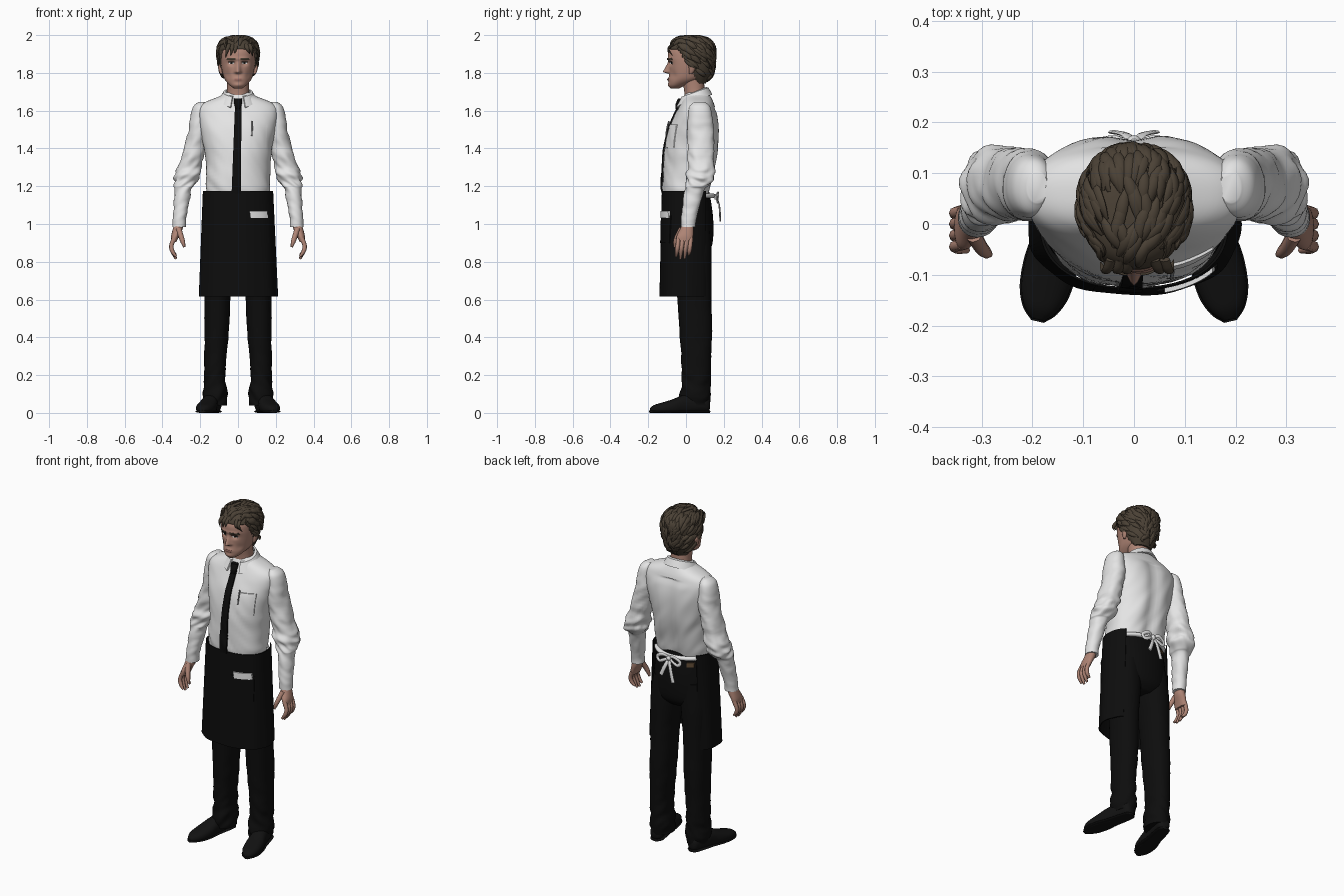
import bpy, bmesh, math, random
from mathutils import Vector, Matrix, noise
from mathutils.bvhtree import BVHTree

random.seed(4)

def mat(name, r, g, b):
    m = bpy.data.materials.new(name)
    m.diffuse_color = (r, g, b, 1)
    return m

SKIN = mat("skin", 0.43, 0.235, 0.18)
LIP = mat("lip", 0.33, 0.15, 0.125)
HAIR = mat("brown hair", 0.07, 0.053, 0.036)
WHITE = mat("white cotton", 0.78, 0.78, 0.78)
BLACK = mat("black cloth", 0.004, 0.004, 0.004)
SHOE = mat("black leather", 0.006, 0.006, 0.006)
TAN = mat("tan leather", 0.1, 0.06, 0.03)
STEEL = mat("steel", 0.35, 0.35, 0.36)
DARK = mat("dark eye", 0.012, 0.01, 0.008)

def smooth_rows(rows, m):
    # Catmull-Rom interpolation of tuples
    out, k = [], len(rows) - 1
    for i in range(k):
        p = [rows[max(0, min(k, j))] for j in (i - 1, i, i + 1, i + 2)]
        for q in range(m):
            t = q / m
            out.append(tuple(0.5 * (2 * b + (c - a) * t + (2 * a - 5 * b + 4 * c - d) * t * t
                       + (3 * b - a - 3 * c + d) * t ** 3) for a, b, c, d in zip(*p)))
    return out + [tuple(rows[-1])]

def skin(name, parts, material, s=1, angle=50):
    # skins closed rings into capped tubes, all parts in one object
    bm = bmesh.new()
    for rings in parts:
        vs = [[bm.verts.new((p[0] * s, p[1], p[2])) for p in r] for r in rings]
        n = len(vs[0])
        for a, b in zip(vs, vs[1:]):
            for i in range(n):
                bm.faces.new((a[i], a[(i + 1) % n], b[(i + 1) % n], b[i]))
        bm.faces.new(vs[0])
        bm.faces.new(vs[-1])
    bmesh.ops.recalc_face_normals(bm, faces=bm.faces)
    me = bpy.data.meshes.new(name)
    bm.to_mesh(me)
    bm.free()
    me.materials.append(material)
    me.shade_smooth()
    me.set_sharp_from_angle(angle=math.radians(angle))
    ob = bpy.data.objects.new(name, me)
    bpy.context.collection.objects.link(ob)
    return ob

def power(v, e):
    return math.copysign(abs(v) ** (2 / e), v)

def loft(rows, m=4, n=32, e=2.2, freq=(14, 26)):
    # rows: cx, cy, z, rx, ry, fold depth
    rings = []
    for cx, cy, z, rx, ry, amp in smooth_rows(rows, m):
        ring = []
        for i in range(n):
            a = math.tau * i / n
            c, d = power(math.cos(a), e), power(math.sin(a), e)
            x, y = cx + rx * c, cy + ry * d
            f = amp * noise.noise(Vector((x * freq[0], y * freq[0], z * freq[1] + x * 20)))
            ring.append(Vector((x + f * c, y + f * d, z)))
        rings.append(ring)
    return rings

def tube(pts, radii, m=3, n=8, flat=1.0, ref=(0, 1, 0)):
    rows = smooth_rows([(*p, r) for p, r in zip(pts, radii)], m)
    rings = []
    for i, row in enumerate(rows):
        t = Vector(rows[min(i + 1, len(rows) - 1)][:3]) - Vector(rows[max(i - 1, 0)][:3])
        u = t.cross(Vector(ref)).normalized()
        w = u.cross(t).normalized()
        r = max(row[3], 0.0008)
        rings.append([Vector(row[:3]) + u * r * math.cos(math.tau * k / n)
                      + w * r * flat * math.sin(math.tau * k / n) for k in range(n)])
    return rings

def tree(ob):
    me = ob.data
    return BVHTree.FromPolygons([v.co for v in me.vertices], [tuple(p.vertices) for p in me.polygons])

def patch(name, top, bottom, z1, z0, target, material, th=0.004, side=-1, nx=8, nz=8):
    # thin plate projected along y on a target surface
    rings, y = [], 0
    for j in range(nz + 1):
        t = j / nz
        z, a, b = z1 + (z0 - z1) * t, top[0] + (bottom[0] - top[0]) * t, top[1] + (bottom[1] - top[1]) * t
        front = []
        for i in range(nx + 1):
            x = a + (b - a) * i / nx
            hit = target.ray_cast(Vector((x, side, z)), Vector((0, -side, 0)))[0]
            y = hit.y if hit else y
            front.append(Vector((x, y + side * th, z)))
        rings.append(front + [p - Vector((0, side * (th + 0.002), 0)) for p in reversed(front)])
    return skin(name, [rings], material, angle=40)

# shirt body
T = [(1.15, .163, -.118, .122, 0), (1.2, .17, -.124, .133, .008), (1.3, .168, -.12, .155, .007),
     (1.4, .18, -.112, .172, .006), (1.5, .2, -.092, .178, .004), (1.57, .213, -.062, .17, .003),
     (1.615, .21, -.04, .155, 0), (1.645, .175, -.025, .145, 0), (1.675, .1, -.012, .13, 0), (1.695, .07, 0, .115, 0)]
torso = skin("shirt_body", [loft([(0, (f + b) / 2, z, rx, (b - f) / 2, k) for z, rx, f, b, k in T],
                                 6, 64, 2.3, (9, 16))], WHITE)
for v in torso.data.vertices:
    if v.co.y > 0.08 and v.co.z < 1.62:
        v.co.y -= 0.014 * math.exp(-(v.co.x / 0.04) ** 2)
chest = tree(torso)

# collar
rows = []
for i in range(33):
    a = math.radians(-157 + 314 * i / 32)
    k, c, d = (1 - math.cos(a)) / 2, math.cos(a), math.sin(a)
    point = 0.012 * max(0, k - 0.8) / 0.2
    rows.append([Vector((.064 * d, .045 + .062 * c, 1.725 - .05 * k)),
                 Vector((.078 * d, .045 + .074 * c, 1.722 - .05 * k)),
                 Vector((.102 * d, .04 + .1 * c, 1.685 - .06 * k - point)),
                 Vector((.094 * d, .04 + .09 * c, 1.682 - .06 * k - point))])
skin("shirt_collar", [rows], WHITE, angle=35)

# necktie, chest pocket and pen
patch("necktie_blade", (-.016, .018), (-.034, .016), 1.625, 1.16, chest, BLACK, .009, nz=40)
skin("necktie_knot", [loft([(0, -.043, 1.61, .013, .012, 0), (0, -.04, 1.635, .02, .015, 0),
                            (0, -.028, 1.665, .022, .014, 0)], n=16)], BLACK)
patch("chest_pocket", (.065, .155), (.065, .15), 1.525, 1.405, chest, WHITE, .004)
patch("chest_pocket_hem", (.064, .156), (.064, .156), 1.528, 1.508, chest, WHITE, .006)
skin("pen", [tube([(.076, -.09, 1.545), (.075, -.1, 1.51), (.073, -.107, 1.465)], [.004, .004, .003])], STEEL)

# trousers
skin("trouser_hips", [loft([(0, .002, 1.17, .162, .122, 0), (0, .01, 1.05, .172, .132, 0), (0, .015, .95, .178, .13, 0),
                            (0, .02, .88, .168, .115, 0), (0, .02, .84, .1, .08, 0)], 4, 40)], BLACK)

LEG = [(.09, .025, 1.0, .075, .1, 0), (.1, .025, .85, .083, .11, 0), (.107, .04, .7, .072, .095, .002),
       (.109, .045, .6, .069, .09, .002), (.114, .052, .4, .064, .085, .004), (.12, .055, .25, .058, .077, .007),
       (.12, .052, .15, .058, .078, .014), (.119, .05, .08, .061, .08, .014), (.118, .05, .04, .06, .076, .006)]
ARM = [(.19, .072, 1.645, .02, .03, 0), (.198, .073, 1.62, .04, .055, 0), (.204, .075, 1.56, .05, .065, .003),
       (.207, .077, 1.5, .054, .07, .005), (.229, .08, 1.4, .058, .07, .008), (.252, .08, 1.32, .061, .068, .014),
       (.268, .077, 1.27, .064, .07, .018), (.277, .07, 1.23, .064, .07, .018), (.286, .056, 1.2, .054, .06, .012),
       (.291, .046, 1.18, .044, .052, .006), (.301, .028, 1.1, .04, .046, .004), (.309, .015, 1.03, .035, .04, .003),
       (.311, .012, .985, .036, .038, 0)]
PALM = [(.311, .012, 1.01, .024, .028, 0), (.32, .004, .97, .026, .037, 0), (.333, -.006, .935, .021, .044, 0),
        (.34, -.009, .905, .014, .042, 0)]
SHOE_ROWS = [(0, .04, 0, .015, .02, 0), (0, .045, .015, .034, .04, 0), (0, .05, .07, .04, .048, 0),
             (0, .045, .14, .043, .05, 0), (0, .032, .2, .051, .04, 0), (0, .024, .26, .048, .03, 0),
             (0, .02, .3, .033, .022, 0), (0, .016, .322, .012, .01, 0)]
SOLE_ROWS = [(cx, .007, z * 1.01, rx * 1.05, .007, 0) for cx, cy, z, rx, ry, k in SHOE_ROWS]
PLACE = (Matrix.Translation((.117, .125, 0)) @ Matrix.Rotation(math.radians(13), 4, 'Z')
         @ Matrix(((1, 0, 0, 0), (0, 0, -1, 0), (0, 1, 0, 0), (0, 0, 0, 1))))

for s, side in ((1, "left"), (-1, "right")):
    skin(side + "_trouser_leg", [loft(LEG, 6, 32, 2.2, (12, 24))], BLACK, s)
    skin(side + "_sleeve", [loft(ARM, 6, 36, 2.1, (18, 34))], WHITE, s)
    # hand with four fingers and a thumb
    fingers = [tube([(.338, y, .925), (.353, y - .004, .885), (.347, y - .008, .855), (.328, y - .012, low)],
                    [.012, .0115, .011, .006]) for y, low in ((-.04, .828), (-.018, .815), (.005, .818), (.026, .836))]
    thumb = tube([(.315, -.022, .975), (.302, -.045, .935), (.292, -.056, .905), (.284, -.06, .878)],
                 [.016, .014, .012, .006])
    skin(side + "_hand", [loft(PALM, 4, 20)] + fingers + [thumb], SKIN, s)
    # shoe, sole and heel
    for part, r in (("_shoe", SHOE_ROWS), ("_shoe_sole", SOLE_ROWS)):
        rings = [[PLACE @ Vector((p.x, max(p.y, 0), p.z)) for p in ring] for ring in loft(r, 4, 24, 2.4)]
        skin(side + part, [rings], SHOE, s)

# apron, open at the back
rows = []
for i in range(57):
    a = math.radians(-132 + 264 * i / 56)
    col = []
    for j in range(13):
        t = j / 12
        rx, ry = .186 + .024 * t, (.128 + .012 * t if math.cos(a) > 0 else .15)
        w = 1 + .012 * t * math.sin(a * 9)
        col.append(Vector((rx * w * power(math.sin(a), 2.3), -ry * w * power(math.cos(a), 2.3), 1.175 - .56 * t)))
    rows.append(col + [Vector((p.x * .97, p.y * .97, p.z)) for p in reversed(col)])
apron = skin("apron", [rows], BLACK)
cloth = tree(apron)
patch("apron_pocket", (.045, .165), (.045, .165), 1.045, .9, cloth, BLACK, .004)
patch("folded_napkin", (.06, .155), (.068, .16), 1.068, 1.032, cloth, WHITE, .009)

# apron strings and bow
strap = [(.165 * math.sin(a), .138 * math.cos(a) + .004, 1.15) for a in [math.radians(d) for d in range(-60, 61, 15)]]
knot = Vector((0, .155, 1.145))
bow = [tube(strap, [.014] * 9, flat=.35, ref=(0, 0, 1), n=10)]
bow[0] = [[Vector((p.x, p.y, 1.15 + (p.z - 1.15) * 2.5)) for p in r] for r in bow[0]]
for sx, tail in ((1, -.1), (-1, -.13)):
    bow.append(tube([knot, knot + Vector((sx * .035, .015, .018)), knot + Vector((sx * .075, .008, -.005)),
                     knot + Vector((sx * .06, .012, -.028)), knot + Vector((sx * .025, .012, -.012)), knot],
                    [.008, .01, .01, .01, .009, .008], flat=.5))
    bow.append(tube([knot, knot + Vector((sx * .015, .02, -.04)), knot + Vector((sx * .04, .026, tail))],
                    [.008, .011, .012], flat=.35))
bow.append(loft([(0, .16, 1.13, .008, .008, 0), (0, .162, 1.145, .014, .013, 0), (0, .16, 1.16, .008, .008, 0)], n=12))
skin("apron_strings", bow, WHITE)
patch("back_tag", (-.125, -.09), (-.125, -.09), 1.125, 1.1, tree(bpy.data.objects["trouser_hips"]), TAN, .006, 1)

# neck and head, with the face shaped by smooth bumps
skin("neck", [loft([(0, .05, 1.63, .068, .06, 0), (0, .045, 1.7, .058, .054, 0), (0, .035, 1.78, .06, .06, 0)])], SKIN)
H = [(1.718, .022, -.08, -.035), (1.735, .045, -.09, .0), (1.765, .07, -.091, .08), (1.8, .082, -.088, .115),
     (1.84, .089, -.09, .132), (1.88, .091, -.095, .138), (1.92, .088, -.09, .135), (1.955, .072, -.06, .115),
     (1.975, .04, -.015, .075)]
head = skin("head", [loft([(0, (f + b) / 2, z, rx, (b - f) / 2, 0) for z, rx, f, b in H], 8, 96, 2.25)], SKIN, angle=80)
def bump(x, z, cx, cz, sx, sz):
    return math.exp(-((abs(x) - cx) / sx) ** 2 - ((z - cz) / sz) ** 2)
for v in head.data.vertices:
    x, y, z = v.co
    if y < -0.03:
        t = max(0, min(1, (1.862 - z) / .055))
        ridge = t * (1 if z > 1.805 else math.exp(-((1.805 - z) / .007) ** 2))
        v.co.y += (-.034 * ridge * math.exp(-(x / (.008 + .007 * t)) ** 2) + .013 * bump(x, z, .034, 1.851, .017, .012)
                   - .005 * bump(x, z, .03, 1.874, .03, .009) - .007 * bump(x, z, 0, 1.765, .022, .01)
                   - .006 * bump(x, z, 0, 1.735, .02, .012) + .006 * bump(x, z, .055, 1.785, .015, .022))
face = tree(head)
patch("lips", (-.02, .02), (-.017, .017), 1.77, 1.759, face, LIP, .002)
for s, side in ((1, "left"), (-1, "right")):
    patch(side + "_eye", (s * .02, s * .048), (s * .024, s * .046), 1.856, 1.846, face, WHITE, .002)
    patch(side + "_iris", (s * .029, s * .041), (s * .029, s * .041), 1.857, 1.846, face, DARK, .003)
    patch(side + "_eyelash", (s * .018, s * .052), (s * .018, s * .052), 1.86, 1.855, face, DARK, .004)
    patch(side + "_eyebrow", (s * .013, s * .058), (s * .013, s * .062), 1.878, 1.868, face, HAIR, .004)
    skin(side + "_ear", [loft([(.088, .025, 1.795, .006, .008, 0), (.092, .03, 1.81, .009, .014, 0),
                               (.096, .036, 1.84, .011, .02, 0), (.094, .038, 1.856, .006, .012, 0)], n=16)], SKIN, s)

# hair cap, sunk into the head below the hairline
def hairline(y):
    return min(1.74 + 1.5 * max(0, .075 - y), 1.922)
C = [(0, .05, 1.745, .06, .055, 0), (0, .032, 1.8, .088, .106, 0), (0, .03, 1.86, .099, .117, 0),
     (0, .029, 1.92, .104, .12, 0), (0, .03, 1.96, .088, .104, 0), (0, .03, 1.982, .055, .066, 0),
     (0, .03, 1.988, .02, .025, 0)]
cap = skin("hair_cap", [loft(C, 8, 64)], HAIR)
scalp = tree(cap)
for v in cap.data.vertices:
    if v.co.z < hairline(v.co.y):
        v.co = Vector((v.co.x * .8, .03 + (v.co.y - .03) * .8, v.co.z))

# swept-back locks that follow the cap, and a loose fringe
locks = []
while len(locks) < 170:
    d = Vector((random.gauss(0, 1), random.gauss(0, 1), random.gauss(.4, 1))).normalized()
    p, nrm = scalp.find_nearest(Vector((0, .03, 1.88)) + d * .15)[:2]
    if p.z < hairline(p.y) + .004:
        continue
    drift, pts = random.uniform(-.4, .4), []
    for k in range(5):
        if p.z < hairline(p.y) - .015 or p.z < 1.75:
            break
        pts.append(p + nrm * (.001, .005, .007, .006, .003)[k])
        flow = Vector((drift, .6, .6)) if nrm.y < -.5 else Vector((drift, .8, -.65))
        flow = (flow - nrm * flow.dot(nrm)).normalized()
        p, nrm = scalp.find_nearest(p + flow * .021)[:2]
    if len(pts) > 2:
        locks.append(tube(pts, [.004, .01, .012, .009, .001][-len(pts):], 3, 8, .55, nrm))
for x0, x1, z1 in ((-.025, -.04, 1.885), (-.045, -.066, 1.88), (-.01, -.018, 1.9), (.04, .062, 1.9), (.06, .078, 1.89)):
    locks.append(tube([(x0, -.07, 1.95), ((x0 + x1) / 2, -.093, 1.927), (x1, -.098 + abs(x1) * .35, z1)],
                      [.012, .01, .001], 4, 8, .6))
skin("hair_locks", locks, HAIR)
